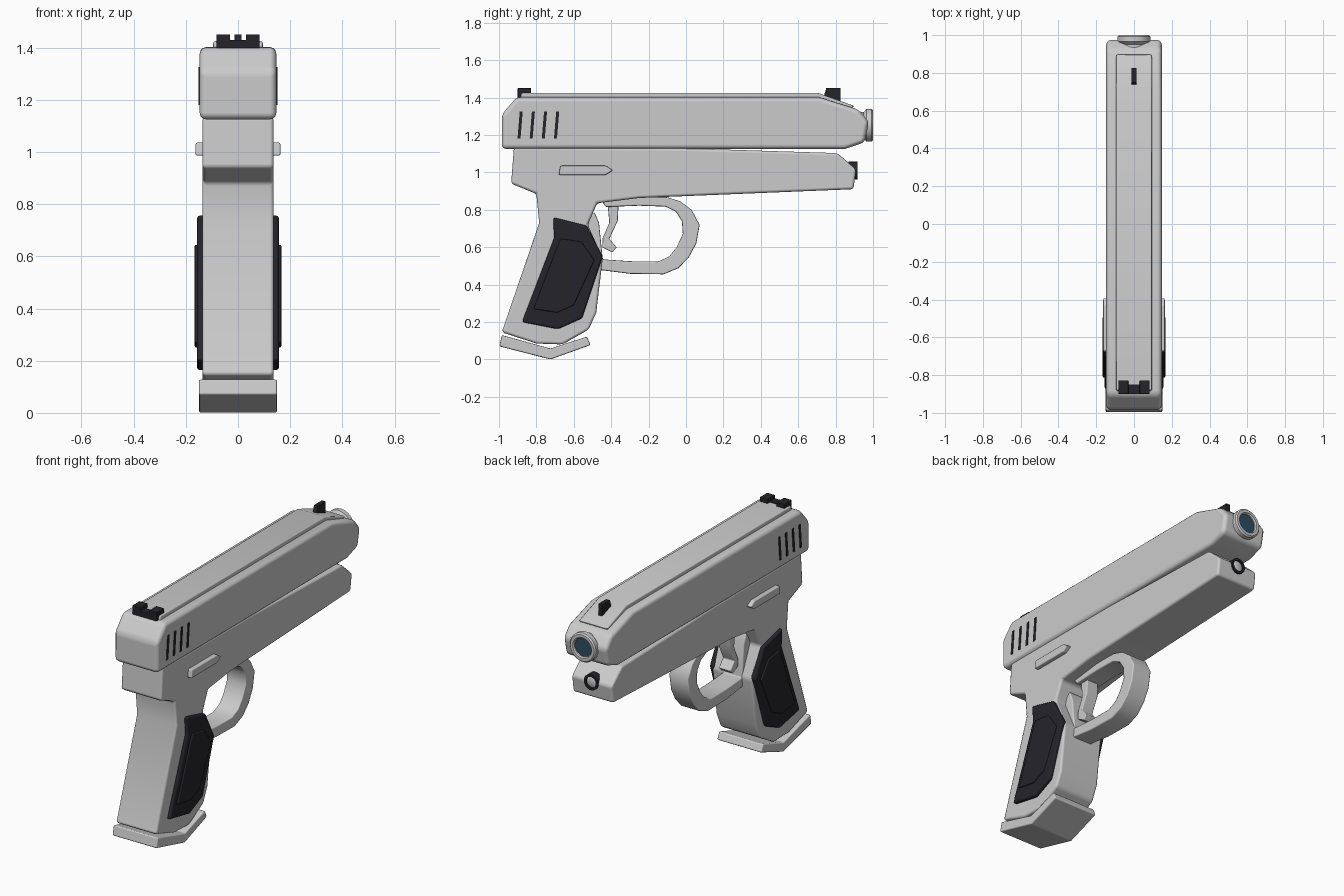
import bpy, bmesh
from math import radians, pi
from mathutils import Matrix


def material(name, rgb):
    m = bpy.data.materials.new(name)
    m.diffuse_color = (*rgb, 1)
    return m


DARK = material("dark", (0.018, 0.018, 0.023))
TEAL = material("teal", (0.025, 0.08, 0.12))


def finish(bm, name, mat):
    bmesh.ops.recalc_face_normals(bm, faces=bm.faces)
    me = bpy.data.meshes.new(name)
    bm.to_mesh(me)
    bm.free()
    ob = bpy.data.objects.new(name, me)
    bpy.context.collection.objects.link(ob)
    if mat:
        me.materials.append(mat)
    return ob


def prism(name, pts, x0, x1, bevel=0.0, mat=None, mirror=False, limit=25, seg=2):
    """Extrude a (y, z) side profile across x, optionally mirrored and bevelled."""
    bm = bmesh.new()
    face = bm.faces.new([bm.verts.new((x0, y, z)) for y, z in pts])
    geo = bmesh.ops.extrude_face_region(bm, geom=[face])["geom"]
    bmesh.ops.translate(bm, vec=(x1 - x0, 0, 0),
                        verts=[v for v in geo if isinstance(v, bmesh.types.BMVert)])
    ob = finish(bm, name, mat)
    if mirror:
        ob.modifiers.new("mirror", "MIRROR")
    if bevel:
        ob.data.shade_smooth()
        b = ob.modifiers.new("bevel", "BEVEL")
        b.width, b.segments = bevel, seg
        b.limit_method, b.angle_limit = "ANGLE", radians(limit)
        b.harden_normals = True
    return ob


def lathe(name, profile, z, mat=None):
    """Spin a (radius, y) profile around a barrel-wise axis at height z."""
    bm = bmesh.new()
    vs = [bm.verts.new((r, y, z)) for r, y in profile]
    es = [bm.edges.new(p) for p in zip(vs, vs[1:])]
    bmesh.ops.spin(bm, geom=vs + es, cent=(0, 0, z), axis=(0, 1, 0),
                   angle=2 * pi, steps=32)
    bmesh.ops.remove_doubles(bm, verts=bm.verts, dist=1e-4)
    ob = finish(bm, name, mat)
    ob.data.shade_smooth()
    ob.data.set_sharp_from_angle(angle=radians(35))
    return ob


# Slide and its raised top strip
prism("slide", [(-0.985, 1.125), (0.85, 1.125), (0.955, 1.16), (0.978, 1.27),
                (0.925, 1.335), (0.71, 1.402), (-0.905, 1.402), (-0.985, 1.31)],
      -0.147, 0.147, 0.025, seg=3)
prism("top_strip", [(-0.89, 1.37), (-0.88, 1.425), (0.705, 1.425), (0.90, 1.355), (0.87, 1.33)],
      -0.095, 0.095, 0.008)

# Frame with grip
prism("frame", [(-0.92, 1.135), (-0.935, 0.94), (-0.80, 0.885), (-0.785, 0.73),
                (-0.985, 0.145), (-0.80, 0.085), (-0.66, 0.08), (-0.52, 0.16),
                (-0.48, 0.25), (-0.445, 0.54), (-0.525, 0.72), (-0.475, 0.835),
                (-0.25, 0.863), (0.895, 0.91), (0.91, 1.015), (0.81, 1.103),
                (-0.05, 1.13)],
      -0.137, 0.137, 0.015)

# Magazine base plate
prism("base_plate", [(-0.985, 0.13), (-0.725, 0.058), (-0.53, 0.122), (-0.51, 0.077),
                     (-0.725, 0.0), (-0.998, 0.07)], -0.15, 0.15, 0.008)

# Grip panels with raised centres
prism("grip_panel", [(-0.71, 0.76), (-0.53, 0.715), (-0.445, 0.55), (-0.555, 0.22),
                     (-0.685, 0.162), (-0.877, 0.20), (-0.705, 0.65)],
      0.12, 0.157, 0.012, DARK, True)
prism("grip_inlay", [(-0.67, 0.645), (-0.56, 0.63), (-0.49, 0.53), (-0.60, 0.29),
                     (-0.69, 0.25), (-0.815, 0.27), (-0.69, 0.60)],
      0.14, 0.166, 0.006, DARK, True)

# Trigger guard loop
outer = [(-0.46, 0.86), (-0.25, 0.87), (-0.10, 0.867), (-0.03, 0.845), (0.03, 0.80),
         (0.073, 0.72), (0.055, 0.62), (0.015, 0.545), (-0.04, 0.488), (-0.12, 0.455),
         (-0.30, 0.458), (-0.46, 0.478), (-0.50, 0.54), (-0.555, 0.72)]
inner = [(-0.49, 0.79), (-0.465, 0.73), (-0.445, 0.535), (-0.30, 0.525), (-0.15, 0.523),
         (-0.09, 0.55), (-0.05, 0.60), (-0.017, 0.67), (-0.022, 0.74), (-0.055, 0.79),
         (-0.11, 0.817), (-0.25, 0.822), (-0.43, 0.815)]
prism("trigger_guard", outer + inner, -0.065, 0.065, 0.008, limit=45)

# Trigger
prism("trigger", [(-0.42, 0.84), (-0.36, 0.84), (-0.365, 0.74), (-0.41, 0.645),
                  (-0.37, 0.598), (-0.395, 0.572), (-0.448, 0.60), (-0.445, 0.65),
                  (-0.41, 0.73)], -0.04, 0.04, 0.006)

# Side levers
prism("side_lever", [(-0.68, 0.986), (-0.43, 0.986), (-0.39, 1.011), (-0.43, 1.036),
                     (-0.672, 1.036)], 0.12, 0.163, 0.007, mirror=True)

# Slanted slide grooves
for i in range(4):
    y = -0.893 + i * 0.065
    prism(f"slide_groove_{i + 1}", [(y - 0.008, 1.18), (y + 0.008, 1.18),
                                    (y + 0.02, 1.325), (y + 0.004, 1.325)],
          0.13, 0.151, mat=DARK, mirror=True)

# Sights
prism("rear_sight_base", [(-0.90, 1.39), (-0.90, 1.43), (-0.85, 1.43), (-0.85, 1.39)],
      -0.04, 0.04, mat=DARK)
prism("rear_sight_post", [(-0.90, 1.395), (-0.90, 1.451), (-0.828, 1.451), (-0.828, 1.40)],
      0.03, 0.083, 0.003, DARK, True)
prism("front_sight", [(0.735, 1.40), (0.75, 1.451), (0.825, 1.451), (0.825, 1.365)],
      -0.013, 0.013, mat=DARK)

# Muzzle ring with lens
lathe("muzzle_ring", [(0.07, 0.92), (0.07, 0.95), (0.088, 0.965), (0.088, 0.992),
                      (0.08, 1.0), (0.063, 1.0), (0.057, 0.992), (0.057, 0.96)], 1.252)
lathe("muzzle_lens", [(0, 0.985), (0.058, 0.985), (0.058, 0.95), (0, 0.95)], 1.252, TEAL)

# Recoil rod end below the barrel
lathe("rod_ring", [(0.047, 0.87), (0.047, 0.916), (0.033, 0.916), (0.033, 0.87)], 1.01, DARK)
lathe("rod_tip", [(0.034, 0.87), (0.034, 0.906), (0.025, 0.912), (0, 0.912)], 1.01)
